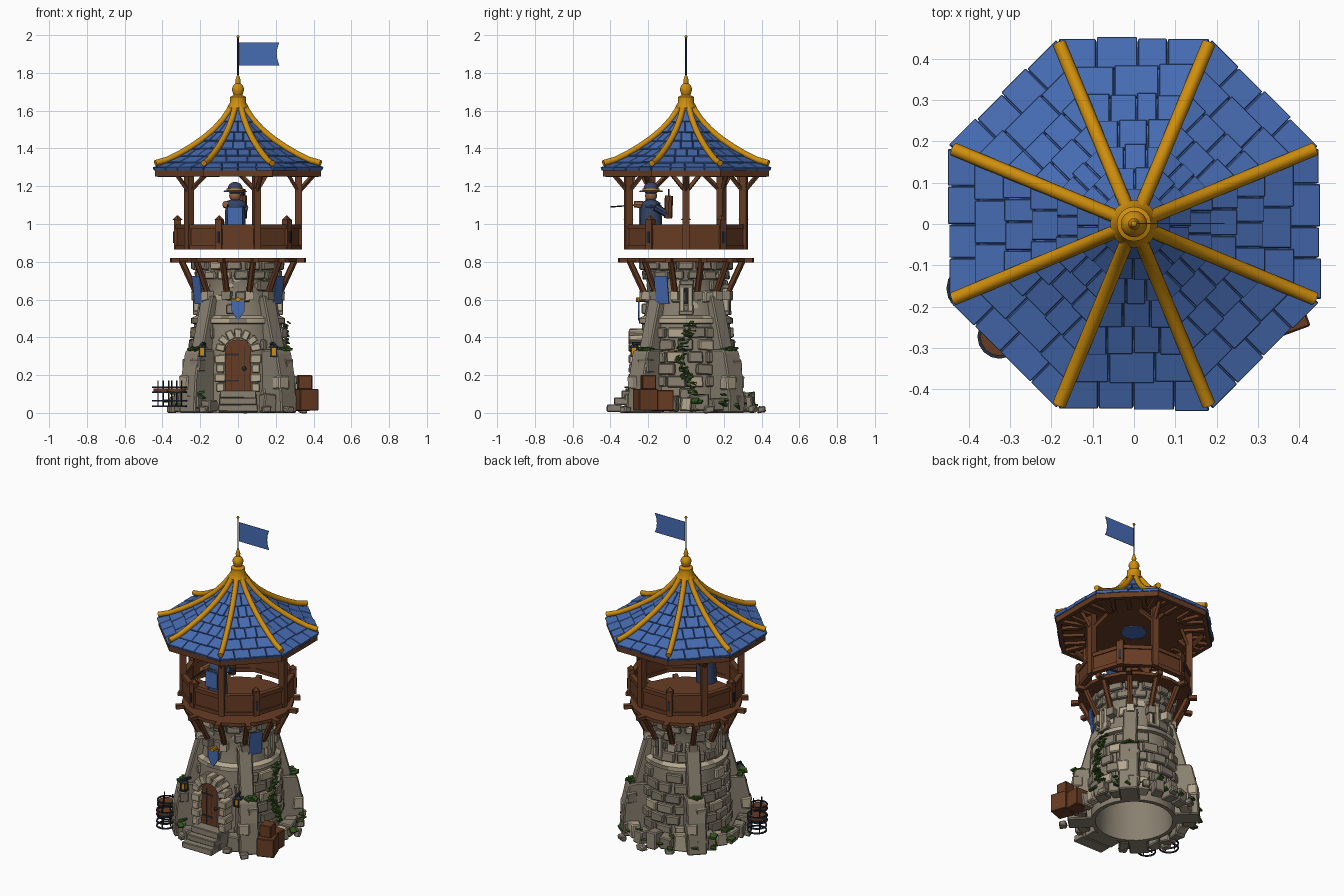
import bpy, bmesh, math, random
from math import cos, sin, pi, radians, tan
from mathutils import Matrix, Vector

if "Cube" in bpy.data.objects:
    bpy.data.objects.remove(bpy.data.objects["Cube"])
random.seed(4)
U = random.uniform

def mat(name, c):
    m = bpy.data.materials.new(name)
    m.diffuse_color = (*c, 1)
    m.use_nodes = True
    m.node_tree.nodes["Principled BSDF"].inputs["Base Color"].default_value = m.diffuse_color
    return m
BLUE = mat("blue", (.062, .15, .45))
GOLD = mat("gold", (.62, .27, .004))
WOOD = mat("wood", (.135, .045, .017))
STONE = mat("stone", (.25, .215, .16))
PALE = mat("pale_stone", (.46, .39, .275))
IRON = mat("iron", (.022, .027, .042))
GREEN = mat("leaf_green", (.035, .095, .014))
NAVY = mat("dark_cloth", (.035, .06, .13))
SKIN = mat("skin", (.3, .12, .05))

def finish(bm, name, mats, bevel=0, smooth=False):
    bmesh.ops.recalc_face_normals(bm, faces=bm.faces)
    me = bpy.data.meshes.new(name)
    bm.to_mesh(me); bm.free()
    ob = bpy.data.objects.new(name, me)
    bpy.context.collection.objects.link(ob)
    for m in mats: me.materials.append(m)
    if bevel:
        b = ob.modifiers.new("bevel", 'BEVEL'); b.width = bevel; b.segments = 1
    if smooth:
        bpy.context.view_layer.objects.active = ob
        bpy.ops.object.select_all(action='DESELECT'); ob.select_set(True)
        bpy.ops.object.shade_smooth_by_angle(angle=radians(40))
    return ob

def polar(az, r, z): return Vector((r*cos(radians(az)), r*sin(radians(az)), z))

def paint(vs, mi):
    for f in {f for v in vs for f in v.link_faces}: f.material_index = mi

def box(bm, c, size, rot=None, jit=0, mi=0):
    M = Matrix.Translation(c) @ (rot or Matrix()) @ Matrix.Diagonal((*size, 1))
    vs = bmesh.ops.create_cube(bm, size=1, matrix=M)['verts']
    for v in vs: v.co += Vector((U(-jit, jit), U(-jit, jit), U(-jit, jit)))
    paint(vs, mi)

def rbox(bm, az, r, z, size, jit=0, mi=0, tilt=0):   # size: radial, tangential, height
    R = Matrix.Rotation(radians(az), 4, 'Z') @ Matrix.Rotation(radians(tilt), 4, 'Y')
    box(bm, polar(az, r, z), size, R, jit, mi)

def rod(bm, a, b, r1, r2=None, n=8, mi=0):
    a, b = Vector(a), Vector(b); d = b - a
    M = Matrix.Translation((a+b)/2) @ d.to_track_quat('Z', 'Y').to_matrix().to_4x4()
    paint(bmesh.ops.create_cone(bm, cap_ends=True, segments=n, radius1=r1, radius2=r1 if r2 is None else r2,
                                depth=d.length, matrix=M)['verts'], mi)

def ball(bm, c, r, mi=0, sc=(1, 1, 1)):
    paint(bmesh.ops.create_uvsphere(bm, u_segments=12, v_segments=8, radius=r,
                                    matrix=Matrix.Translation(c) @ Matrix.Diagonal((*sc, 1)))['verts'], mi)

def lathe(bm, prof, n, off=0, c=(0, 0), closed=False):
    rings = [[bm.verts.new(polar(off+360*k/n, r, z) + Vector((*c, 0))) for k in range(n)] for r, z in prof]
    for A, B in list(zip(rings, rings[1:])) + ([(rings[-1], rings[0])] if closed else []):
        for k in range(n):
            bm.faces.new((A[k], A[(k+1) % n], B[(k+1) % n], B[k]))

def prism(bm, az, prof, w):   # radial profile extruded across its width
    t = polar(az+90, w/2, 0)
    A, B = [[bm.verts.new(polar(az, r, z) + s*t) for r, z in prof] for s in (1, -1)]
    bm.faces.new(A); bm.faces.new(B[::-1])
    for i in range(len(prof)):
        j = (i+1) % len(prof)
        bm.faces.new((A[i], B[i], B[j], A[j]))

# Tower wall, open underneath, with a pale worn ledge
WALL = [(.225, 0), (.25, 0), (.25, .2), (.237, .4), (.232, .47), (.25, .475), (.25, .5), (.222, .515),
        (.207, .6), (.205, .72), (.228, .76), (.228, .8), (.18, .8)]
bm = bmesh.new(); lathe(bm, WALL, 32, closed=True)
for f in bm.faces:
    f.material_index = int(.474 < f.calc_center_median().z < .51 and random.random() < .75)
finish(bm, "tower_wall", [STONE, PALE], smooth=True)
def wall_r(z):
    for (r0, z0), (r1, z1) in zip(WALL[1:], WALL[2:]):
        if z0 <= z <= z1 and z1 > z0: return r0 + (r1-r0)*(z-z0)/(z1-z0)
    return .22

# Brick courses: large below, scattered above
bm = bmesh.new()
for i, z in enumerate([.1, .165, .23, .295, .36, .425, .55, .615, .675, .73, .78]):
    n = 15
    for k in range(n):
        az = (k + .5*(i % 2) + U(-.08, .08))*360/n
        door = abs(az-270) < 34 and z < .45
        if not door and random.random() < (.92 if z < .47 or z > .72 else .4):
            r = wall_r(z)
            rbox(bm, az, r-.003, z, (.042, 2*pi*r/n*U(.75, .97), .057 if z < .7 else .045), .004, int(random.random() < .18))
finish(bm, "wall_bricks", [STONE, PALE], .006)

# Worn pale patches on the plaster
bm = bmesh.new()
for k in range(24):
    z = U(.53, .71)
    rbox(bm, U(0, 360), wall_r(z)+.001, z, (.006, U(.03, .055), U(.015, .035)), .002)
finish(bm, "plaster_patches", [PALE])

# Buttresses on the diagonals
bm = bmesh.new()
for az in (45, 135, 225, 315):
    prism(bm, az, [(.235, 0), (.385, 0), (.372, .2), (.345, .32), (.33, .335), (.23, .335)], .115)
    prism(bm, az, [(.19, .3), (.32, .3), (.305, .36), (.268, .5), (.235, .62), (.19, .62)], .085)
    for z, s in ((.06, 1), (.16, -1), (.25, 1)):
        rbox(bm, az + 5*s, .35-.02*(z > .2), z, (.06, .07, .07), .004, int(z == .16))
finish(bm, "buttresses", [STONE, PALE], .007)

# Rubble around the foot
bm = bmesh.new()
for k in range(24):
    az = k*15 + U(-2, 2)
    if abs(az-270) > 21:
        h = U(.06, .1)
        rbox(bm, az, U(.305, .335), h/2+.008, (U(.06, .08), U(.055, .08), h), .008, int(random.random() < .3))
for az, r in ((60, .41), (85, .4), (110, .37), (20, .36), (240, .36), (295, .35), (200, .37), (310, .42)):
    rbox(bm, az, r, .018, (.04, .05, .034), .006)
finish(bm, "rubble", [STONE, PALE], .006)

# Front steps
bm = bmesh.new()
for i in range(3):
    box(bm, (0, -.38+.04*i, .025+.037*i), (.21-.01*i, .08, .038), jit=.002)
box(bm, (0, -.28, .05), (.2, .09, .1))
finish(bm, "front_steps", [STONE], .004)

# Door, straps and arched stone surround
bm = bmesh.new()
pts = [(-.07, .11), (.07, .11)] + [(.07*cos(a*pi/8), .32+.07*sin(a*pi/8)) for a in range(9)]
F, B = [[bm.verts.new((x, y, z)) for x, z in pts] for y in (-.268, -.235)]
bm.faces.new(F); bm.faces.new(B[::-1])
for i in range(len(pts)):
    bm.faces.new((F[i], F[i-1], B[i-1], B[i]))
for x in (-.035, 0, .035): box(bm, (x, -.268, .23), (.0025, .003, .24), mi=1)
for z in (.17, .31): box(bm, (-.03, -.269, z), (.07, .006, .01), mi=1)
ball(bm, (.033, -.273, .235), .011, 1)
finish(bm, "door", [WOOD, IRON])
bm = bmesh.new()
for s in (-1, 1):
    for i in range(4):
        box(bm, (s*.094, -.263, .135+.05*i), (.045+.014*(i % 2), .08, .046), jit=.002, mi=1)
for k in range(7):
    a = pi*(k+.5)/7
    box(bm, (.095*cos(a), -.263, .325+.095*sin(a)), (.052, .08, .038), Matrix.Rotation(-a, 4, 'Y'), .002, 1)
finish(bm, "door_arch", [STONE, PALE], .005)

# Arrow slits
bm = bmesh.new()
for az in (0, 80, 180):
    rbox(bm, az, .21, .6, (.03, .016, .11), mi=1)
    for s in (-1, 1): rbox(bm, az+s*5.2, .215, .6, (.045, .025, .13))
    for z in (.53, .67): rbox(bm, az, .215, z, (.045, .075, .022), mi=2)
finish(bm, "arrow_slits", [PALE, IRON, STONE], .003)

# Gallery floor with joists, struts and stone corbels
bm = bmesh.new()
rod(bm, (0, 0, .8), (0, 0, .82), .325, n=20)
for k in range(12):
    az = 15 + 30*k
    rbox(bm, az, .285, .808, (.165, .03, .024))
    rod(bm, polar(az, .228, .635), polar(az, .31, .805), .017, n=6)
    rbox(bm, az, .222, .62, (.055, .045, .045), .003, 1 + k % 2)
finish(bm, "gallery_floor", [WOOD, STONE, PALE])

# Ten-sided railing, tall and short posts alternating
bm = bmesh.new()
mid, side = .32*cos(pi/10), .64*sin(pi/10)
for k in range(10):
    rbox(bm, 36*k+18, mid, .925, (.016, side, .115))
    for z in (.878, .985): rbox(bm, 36*k+18, mid, z, (.03, side, .024))
    top = 1.265 if k % 2 == 0 else 1.025
    rbox(bm, 36*k, .32, (.866+top)/2, (.038, .038, top-.866))
    if k % 2:
        rod(bm, polar(36*k, .32, 1.02), polar(36*k, .32, 1.045), .028, .003, 4)
        rbox(bm, 36*k, .341, .93, (.006, .014, .06), mi=1)
    else:
        p = polar(36*k, .32, 1.17)
        for d in (polar(36*k+126, .09, .09), polar(36*k-126, .09, .09), polar(36*k, .08, .09)):
            rod(bm, p, p+d, .013, n=4)
finish(bm, "railing_and_posts", [WOOD, IRON])

# Eaves: flat ceiling, edge beams and short rafters
bm = bmesh.new()
C8 = 1/cos(pi/8)
rod(bm, (0, 0, 1.268), (0, 0, 1.282), .42*C8, n=8)
bmesh.ops.rotate(bm, verts=bm.verts, cent=(0, 0, 0), matrix=Matrix.Rotation(pi/8, 3, 'Z'))
for k in range(8):
    rbox(bm, 45*k, .425, 1.27, (.025, .365, .036))
    rbox(bm, 45*k+22.5, .37, 1.262, (.17, .026, .024))
    for s in (-.09, 0, .09):
        c = polar(45*k, .355, 1.262) + polar(45*k+90, s, 0)
        box(bm, c, (.13, .024, .022), Matrix.Rotation(pi/4*k, 4, 'Z'))
finish(bm, "eaves_frame", [WOOD])
bm = bmesh.new(); rod(bm, (0, 0, 1.262), (0, 0, 1.268), .075, n=12)
finish(bm, "ceiling_disc", [BLUE])

# Roof shell and raised tiles
ROOF = [(.442, 1.29), (.375, 1.318), (.305, 1.353), (.24, 1.392), (.18, 1.434), (.125, 1.481), (.075, 1.537), (.03, 1.605)]
bm = bmesh.new()
lathe(bm, [(a*C8, z-.004) for a, z in ROOF], 8, 22.5)
for k in range(8):
    for i, ((a0, z0), (a1, z1)) in enumerate(zip(ROOF, ROOF[1:])):
        n = (4, 3, 4, 3, 3, 2, 1)[i]
        w0, w1 = a0*tan(pi/8), a1*tan(pi/8)
        cuts = [-w0] + [w0*(-1 + 2*(j + U(-.12, .12))/n) for j in range(1, n)] + [w0]
        for s0, s1 in zip(cuts, cuts[1:]):
            low, lift, g = a0 + U(0, .008), U(.009, .014), .0012
            def corner(a, z, s, inset):
                return polar(45*k, a, z) + polar(45*k+90, s + inset, 0)
            clamp = lambda s: max(-w1, min(w1, s))
            q = [corner(low, z0, s0, g), corner(low, z0, s1, -g),
                 corner(a1, z1, clamp(s1), -g), corner(a1, z1, clamp(s0), g)]
            N = (q[1]-q[0]).cross(q[2]+q[3]-q[0]-q[1]).normalized()
            T = [bm.verts.new(p + N*(lift if j < 2 else .006)) for j, p in enumerate(q)]
            Bt = [bm.verts.new(p - N*.008) for p in q]
            bm.faces.new(T); bm.faces.new(Bt[::-1])
            for j in range(4):
                bm.faces.new((T[j-1], Bt[j-1], Bt[j], T[j]))
finish(bm, "roof_tiles", [BLUE], .002)

# Gold hip ribs
for k in range(8):
    cu = bpy.data.curves.new("roof_rib", 'CURVE'); cu.dimensions = '3D'
    cu.bevel_depth = .0165; cu.bevel_resolution = 2; cu.use_fill_caps = True
    sp = cu.splines.new('POLY'); sp.points.add(len(ROOF)-1)
    for i, (p, (a, z)) in enumerate(zip(sp.points, ROOF)):
        p.co = (*polar(45*k+22.5, (a if i else .437)*C8, z + (.022 if i else .032)), 1)
    cu.materials.append(GOLD)
    bpy.context.collection.objects.link(bpy.data.objects.new("roof_rib", cu))

# Finial, pole and flag
bm = bmesh.new()
lathe(bm, [(0, 1.61), (.058, 1.615), (.042, 1.645), (.042, 1.672), (.022, 1.682), (.03, 1.7), (.032, 1.715),
           (.026, 1.732), (.012, 1.745), (.014, 1.76), (.005, 1.79), (0, 1.79)], 16)
ball(bm, (0, 0, 1.992), .008)
finish(bm, "finial", [GOLD], smooth=True)
bm = bmesh.new(); rod(bm, (0, 0, 1.78), (0, 0, 1.99), .004)
finish(bm, "flag_pole", [IRON])
bm = bmesh.new()
cols = [[bm.verts.new((.006 + i/8*(.213 - .014*(1-(2*v-1)**2)), 0, 1.84+.122*v)) for v in (0, .25, .5, .75, 1)]
        for i in range(9)]
for A, B in zip(cols, cols[1:]):
    for j in range(4): bm.faces.new((A[j], B[j], B[j+1], A[j+1]))
finish(bm, "flag", [BLUE]).modifiers.new("thickness", 'SOLIDIFY').thickness = .003

# Wall banners and shield over the door
bm = bmesh.new()
for az in (-31, 211): rbox(bm, az, .25, .65, (.006, .08, .15), tilt=8)
sh = [(-.035, .6), (-.035, .54), (0, .49), (.035, .54), (.035, .6)]
f = bm.faces.new([bm.verts.new((x, -.255, z)) for x, z in sh])
r = bmesh.ops.extrude_face_region(bm, geom=[f])['geom']
bmesh.ops.translate(bm, vec=(0, .008, 0), verts=[v for v in r if isinstance(v, bmesh.types.BMVert)])
rod(bm, (-.04, -.252, .6), (.04, -.252, .6), .006, mi=1)
rod(bm, (0, -.2, .6), (0, -.265, .6), .012, mi=1)
finish(bm, "banners", [BLUE, GOLD])

# Lanterns
bm = bmesh.new()
for x in (-.19, .19):
    rod(bm, (x*.9, -.2, .365), (x, -.285, .365), .009)
    box(bm, (x, -.275, .325), (.026, .026, .04), mi=1)
    for dx in (-.014, .014):
        for dy in (-.014, .014): box(bm, (x+dx, -.275+dy, .325), (.007, .007, .045))
    rod(bm, (x, -.275, .346), (x, -.275, .368), .032, .004, 4)
    box(bm, (x, -.275, .3), (.04, .04, .009))
finish(bm, "lanterns", [IRON, GOLD])

# Crates
bm = bmesh.new()
for c, s, a in (((.36, -.215, .07), .105, 20), ((.33, -.115, .065), .1, 0), ((.352, -.2, .162), .075, 8)):
    box(bm, c, (s, s, s if s < .08 else s+.01), Matrix.Rotation(radians(a), 4, 'Z'))
finish(bm, "crates", [WOOD], .004)

# Arrow barrels: hoops, round boards and upright shafts
bm = bmesh.new()
for cx, cy, r in ((-.395, -.156, .055), (-.325, -.272, .05)):
    for z in (.035, .065, .11, .135):
        lathe(bm, [(r-.004, z-.004), (r+.004, z-.004), (r+.004, z+.004), (r-.004, z+.004)], 16, 0, (cx, cy), True)
    rod(bm, (cx, cy, .114), (cx, cy, .128), r-.003, n=12, mi=1)
    for k in range(3):
        p = Vector((cx, cy, 0)) + polar(k*120+30, r*.6, 0)
        rod(bm, p+Vector((0, 0, .03)), p+Vector((0, 0, .172)), .004, n=5)
finish(bm, "arrow_barrels", [IRON, WOOD])

# Ivy strand and moss clumps
bm = bmesh.new()
def leaf(c, s):
    box(bm, c, (s, s, s*.3), Matrix.Rotation(U(0, 6), 4, 'Z') @ Matrix.Rotation(U(-.7, .7), 4, 'X'))
for i in range(95):
    z = U(.1, .48)
    leaf(polar(7*sin(z*16) + U(-6, 6), wall_r(z)+.02, z), U(.014, .024))
for az in (45, 135, 225, 315):
    for j in range(8): leaf(polar(az+U(-8, 8), U(.3, .345), .338), U(.026, .04))
for j in range(46): leaf(polar(U(-60, 240), U(.29, .39), U(.03, .11)), U(.025, .045))
finish(bm, "ivy_and_moss", [GREEN])

# Guard on the gallery
bm = bmesh.new()
gx, gy = -.015, -.185
rod(bm, (gx, gy, .88), (gx, gy, 1.1), .064, .054, 10)
box(bm, (gx, gy-.061, 1.04), (.08, .008, .1), mi=1)
ball(bm, (gx, gy, 1.1), .062, 0, (1, .8, .5))
ball(bm, (gx, gy, 1.15), .032, 2)
rod(bm, (gx, gy, 1.17), (gx, gy, 1.178), .064, .058, 14, 3)
rod(bm, (gx, gy, 1.178), (gx, gy, 1.188), .046, n=14, mi=4)
ball(bm, (gx, gy, 1.187), .04, 0, (1, 1, .9))
rod(bm, (gx-.05, gy, 1.1), (gx-.05, gy-.09, 1.105), .018, mi=2)
rod(bm, (gx+.05, gy+.02, 1.09), (gx+.04, gy+.09, 1.05), .02, mi=0)
rod(bm, (gx+.04, gy+.09, 1.03), (gx+.04, gy+.095, 1.15), .022, mi=3)
for j in range(3): rod(bm, (gx+.035+.008*j, gy+.095, 1.14), (gx+.035+.008*j, gy+.095, 1.185), .004, n=5, mi=5)
rod(bm, (gx-.04, gy+.05, 1.11), (gx-.04, gy-.215, 1.09), .004, n=5, mi=5)
finish(bm, "guard", [NAVY, BLUE, SKIN, WOOD, GOLD, IRON], smooth=True)
